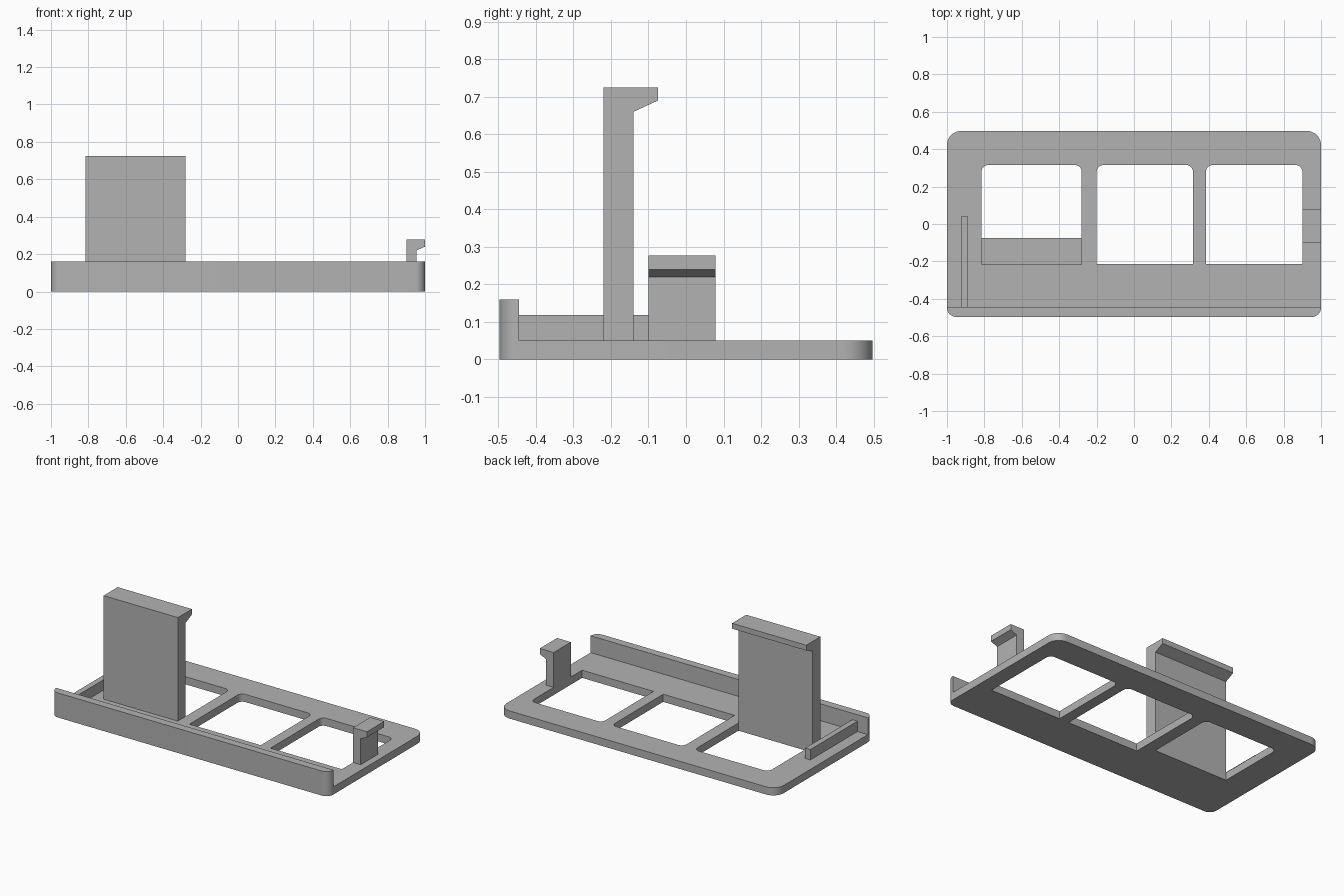
import bpy
from math import cos, sin, pi
from mathutils import Vector

cube = bpy.data.objects.get("Cube")
if cube:
    bpy.data.objects.remove(cube, do_unlink=True)

grey = bpy.data.materials.new("plain grey")
grey.use_nodes = True
colour = (0.45, 0.45, 0.45, 1)
grey.diffuse_color = colour
grey.node_tree.nodes["Principled BSDF"].inputs["Base Color"].default_value = colour


def rounded_rect(x0, x1, y0, y1, front_r, back_r, steps=10):
    """Outline of a rectangle with separate radii at its front and back corners."""
    corners = [(x0, y0, 1, 1, front_r, pi), (x1, y0, -1, 1, front_r, 1.5 * pi),
               (x1, y1, -1, -1, back_r, 0), (x0, y1, 1, -1, back_r, pi / 2)]
    points = []
    for x, y, sx, sy, r, start in corners:
        if r == 0:
            points.append((x, y))
            continue
        for i in range(steps + 1):
            a = start + pi / 2 * i / steps
            points.append((x + sx * r + r * cos(a), y + sy * r + r * sin(a)))
    return points


def prism(name, outline, low, high, axis="z"):
    """Extrude a closed outline along an axis from low to high."""
    place = {"x": lambda p, d: (d, p[0], p[1]),
             "y": lambda p, d: (p[0], d, p[1]),
             "z": lambda p, d: (p[0], p[1], d)}[axis]
    n = len(outline)
    verts = [place(p, d) for d in (low, high) for p in outline]
    faces = [range(n), range(2 * n - 1, n - 1, -1)]
    faces += [(i, i + n, (i + 1) % n + n, (i + 1) % n) for i in range(n)]
    mesh = bpy.data.meshes.new(name)
    mesh.from_pydata([Vector(v) for v in verts], [], [tuple(f) for f in faces])
    mesh.materials.append(grey)
    obj = bpy.data.objects.new(name, mesh)
    bpy.context.collection.objects.link(obj)
    # Make all normals point outwards
    bpy.ops.object.select_all(action="DESELECT")
    obj.select_set(True)
    bpy.context.view_layer.objects.active = obj
    bpy.ops.object.mode_set(mode="EDIT")
    bpy.ops.mesh.select_all(action="SELECT")
    bpy.ops.mesh.normals_make_consistent(inside=False)
    bpy.ops.object.mode_set(mode="OBJECT")
    return obj


def smooth(obj):
    bpy.ops.object.select_all(action="DESELECT")
    obj.select_set(True)
    bpy.context.view_layer.objects.active = obj
    bpy.ops.object.shade_smooth_by_angle()


PLATE_TOP = 0.05
LIP_BACK = -0.445

# Base plate with three windows, rounded at their back corners
plate = prism("base_plate", rounded_rect(-1, 1, -0.497, 0.497, 0.05, 0.075), 0, PLATE_TOP)
for x0, x1, y0 in [(-0.815, -0.28, -0.14), (-0.2, 0.315, -0.215), (0.385, 0.9, -0.215)]:
    cutter = prism("window_cutter", rounded_rect(x0, x1, y0, 0.315, 0, 0.035), -0.1, 0.2)
    cutter.hide_render = True
    cut = plate.modifiers.new("window", "BOOLEAN")
    cut.operation = "DIFFERENCE"
    cut.solver = "EXACT"
    cut.object = cutter
    bpy.context.view_layer.objects.active = plate
    bpy.ops.object.modifier_apply(modifier=cut.name)
    bpy.data.objects.remove(cutter, do_unlink=True)
smooth(plate)

# Raised lip along the front
lip = prism("front_lip", rounded_rect(-1, 1, -0.497, LIP_BACK, 0.05, 0), PLATE_TOP, 0.16)
smooth(lip)

# Tall wall with a hook facing the back
prism("tall_clip", [(-0.22, PLATE_TOP), (-0.14, PLATE_TOP), (-0.14, 0.66), (-0.075, 0.69),
                    (-0.075, 0.725), (-0.22, 0.725)], -0.815, -0.28, "x")

# Short clip with a hook facing outwards
prism("short_clip", [(0.9, PLATE_TOP), (0.955, PLATE_TOP), (0.955, 0.22), (1, 0.24),
                     (1, 0.277), (0.9, 0.277)], -0.1, 0.078, "y")

# Low rib beside the tall wall
prism("side_rib", rounded_rect(-0.925, -0.888, LIP_BACK, 0.04, 0, 0), PLATE_TOP, 0.118)
